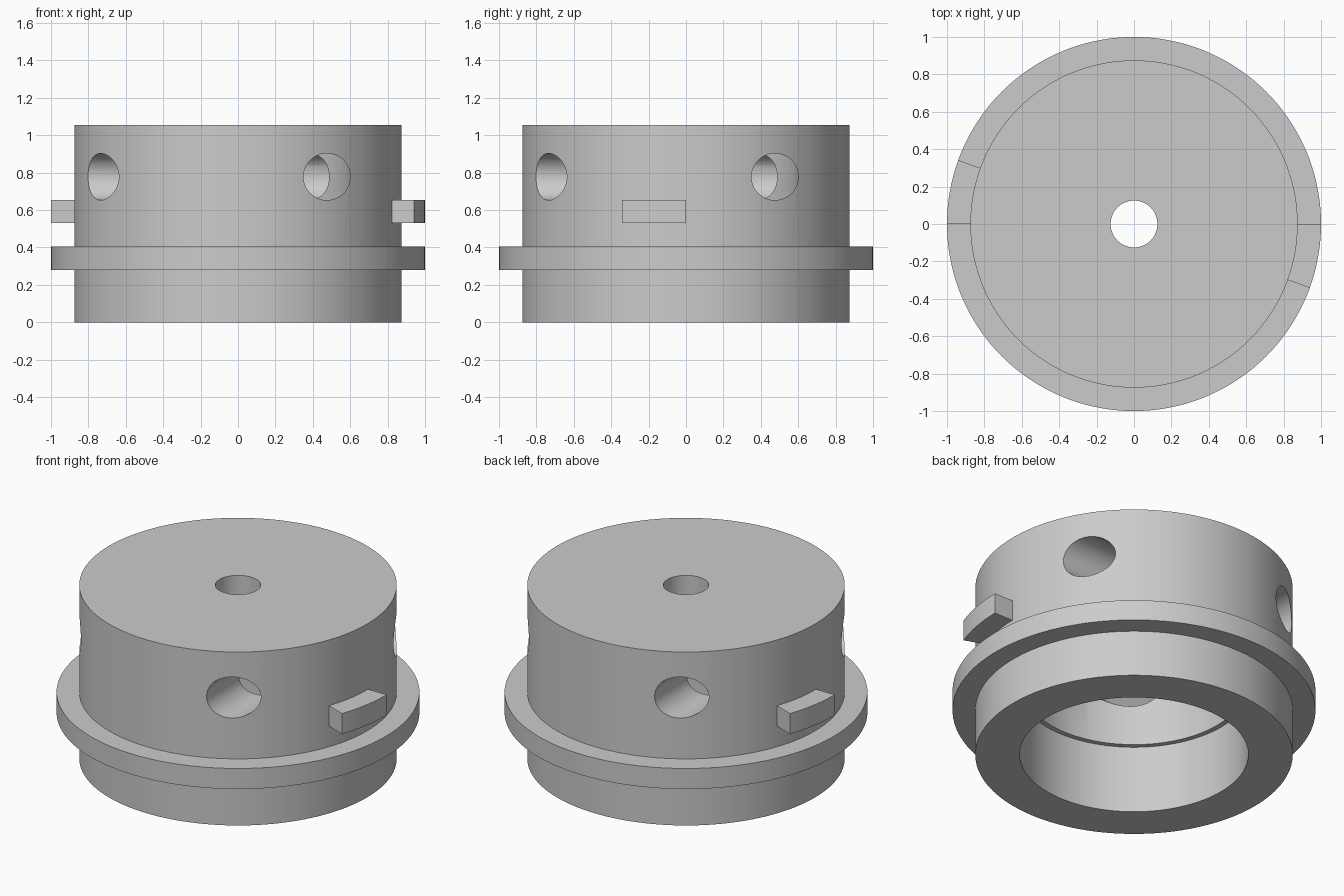
import bpy, bmesh, math
from mathutils import Matrix, Vector

if "Cube" in bpy.data.objects:
    bpy.data.objects.remove(bpy.data.objects["Cube"], do_unlink=True)

GREY = (0.6, 0.6, 0.6, 1)
grey = bpy.data.materials.new("plain grey")
grey.use_nodes = True
grey.diffuse_color = GREY
grey.node_tree.nodes["Principled BSDF"].inputs["Base Color"].default_value = GREY

OUTER, FLANGE, BORE, CAVITY, HOLE = 0.875, 1.0, 0.63, 0.6, 0.125
TOP, CEILING = 1.055, 0.93


def make_object(name, bm):
    bmesh.ops.recalc_face_normals(bm, faces=bm.faces)
    mesh = bpy.data.meshes.new(name)
    bm.to_mesh(mesh)
    bm.free()
    mesh.materials.append(grey)
    obj = bpy.data.objects.new(name, mesh)
    bpy.context.collection.objects.link(obj)
    return obj


def activate(obj):
    bpy.ops.object.select_all(action='DESELECT')
    obj.select_set(True)
    bpy.context.view_layer.objects.active = obj


def sweep(name, profile, start, angle, steps):
    """Turn a closed (radius, height) profile about the z axis."""
    full = abs(angle - 2 * math.pi) < 1e-6
    bm = bmesh.new()
    rings = []
    for i in range(steps if full else steps + 1):
        a = start + angle * i / steps
        rings.append([bm.verts.new((r * math.cos(a), r * math.sin(a), z)) for r, z in profile])
    n = len(profile)
    for i in range(steps):
        p, q = rings[i], rings[(i + 1) % len(rings)]
        for j in range(n):
            k = (j + 1) % n
            bm.faces.new((p[j], p[k], q[k], q[j]))
    if not full:
        bm.faces.new(rings[0])
        bm.faces.new(rings[-1])
    return make_object(name, bm)


# Hollow cap with outer flange, stepped bore and centre hole
cap = sweep("cap_body", [
    (BORE, 0), (OUTER, 0), (OUTER, 0.28), (FLANGE, 0.28), (FLANGE, 0.405),
    (OUTER, 0.405), (OUTER, TOP), (HOLE, TOP), (HOLE, CEILING),
    (CAVITY, CEILING), (CAVITY, 0.41), (BORE, 0.41)], 0, 2 * math.pi, 144)

# Four offset side holes, each drilled from outside into the cavity
for i in range(4):
    bm = bmesh.new()
    place = (Matrix.Rotation(i * math.pi / 2, 4, 'Z')
             @ Matrix.Translation(Vector((0.475, -0.55, 0.778)))
             @ Matrix.Rotation(math.pi / 2, 4, 'X'))
    bmesh.ops.create_cone(bm, cap_ends=True, segments=64, radius1=HOLE, radius2=HOLE,
                          depth=1.0, matrix=place)
    cutter = make_object("hole_cutter", bm)
    cutter.hide_render = True
    cut = cap.modifiers.new("side_hole", 'BOOLEAN')
    cut.operation = 'DIFFERENCE'
    cut.solver = 'EXACT'
    cut.object = cutter
    activate(cap)
    bpy.ops.object.modifier_apply(modifier=cut.name)
    bpy.data.objects.remove(cutter, do_unlink=True)

# Two curved locking tabs on opposite sides
tab_profile = [(0.865, 0.53), (FLANGE, 0.53), (FLANGE, 0.655), (0.865, 0.655)]
parts = [cap]
for name, end in (("left_tab", 0), ("right_tab", math.pi)):
    parts.append(sweep(name, tab_profile, end - math.radians(20), math.radians(20), 8))

for part in parts:
    activate(part)
    bpy.ops.object.shade_smooth_by_angle(angle=math.radians(30))
